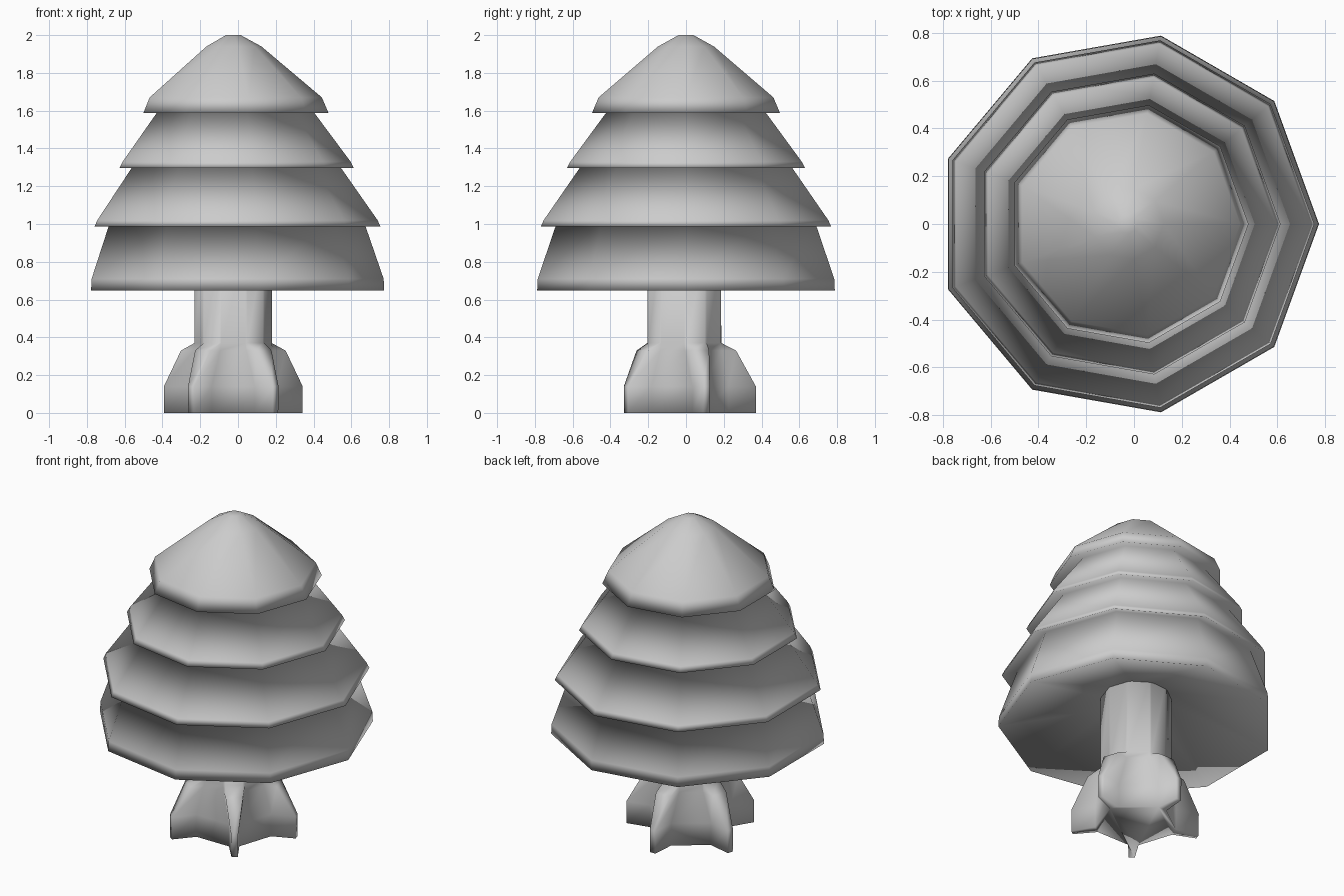
import bpy, bmesh
from math import cos, sin, radians

if "Cube" in bpy.data.objects:
    bpy.data.objects.remove(bpy.data.objects["Cube"])


def loft(name, rings, location, smooth_angle):
    """Skin a stack of closed rings, cap both ends and shade."""
    bm = bmesh.new()
    loops = [[bm.verts.new(p) for p in ring] for ring in rings]
    n = len(loops[0])
    for lo, hi in zip(loops, loops[1:]):
        for i in range(n):
            j = (i + 1) % n
            bm.faces.new((lo[i], lo[j], hi[j], hi[i]))
    bm.faces.new(loops[0][::-1])
    bm.faces.new(loops[-1])
    bmesh.ops.recalc_face_normals(bm, faces=bm.faces)
    mesh = bpy.data.meshes.new(name)
    bm.to_mesh(mesh)
    bm.free()
    obj = bpy.data.objects.new(name, mesh)
    obj.location = location
    bpy.context.collection.objects.link(obj)
    bpy.ops.object.select_all(action='DESELECT')
    obj.select_set(True)
    bpy.context.view_layer.objects.active = obj
    bpy.ops.object.shade_smooth_by_angle(angle=radians(smooth_angle))
    return obj


def nonagon(r, z):
    return [(r * cos(radians(40 * i)), r * sin(radians(40 * i)), z) for i in range(9)]


def root_ring(z, inner_r, inner_h, tip_r, tip_h):
    """Five-armed section: each root has two inner and two tip corners."""
    ring = []
    for k in range(5):
        c, s = cos(radians(18 + 72 * k)), sin(radians(18 + 72 * k))
        for r, h in ((inner_r, -inner_h), (tip_r, -tip_h), (tip_r, tip_h), (inner_r, inner_h)):
            ring.append((r * c - h * s, r * s + h * c, z))
    return ring


# Foliage: hollowed underside, then four stepped nine-sided tiers (radius, height)
tiers = [(0.19, 0.84), (0.80, 0.648), (0.797, 0.71), (0.69, 1.02),
         (0.78, 0.987), (0.765, 1.02), (0.555, 1.32),
         (0.639, 1.297), (0.622, 1.33), (0.41, 1.615),
         (0.505, 1.588), (0.47, 1.67), (0.15, 1.94), (0.04, 2.0)]
loft("foliage", [nonagon(r, z) for r, z in tiers], (-0.026, 0, 0), 150)

# Trunk: ten-sided column flaring into five narrow roots
trunk = [(0.0, 0.235, 0.03, 0.38, 0.018),
         (0.14, 0.235, 0.03, 0.38, 0.02),
         (0.33, 0.20, 0.06, 0.275, 0.05),
         (0.37, 0.195, 0.063, 0.197, 0.05),
         (0.85, 0.195, 0.063, 0.195, 0.05)]
loft("trunk", [root_ring(*t) for t in trunk], (-0.025, -0.01, 0), 150)
